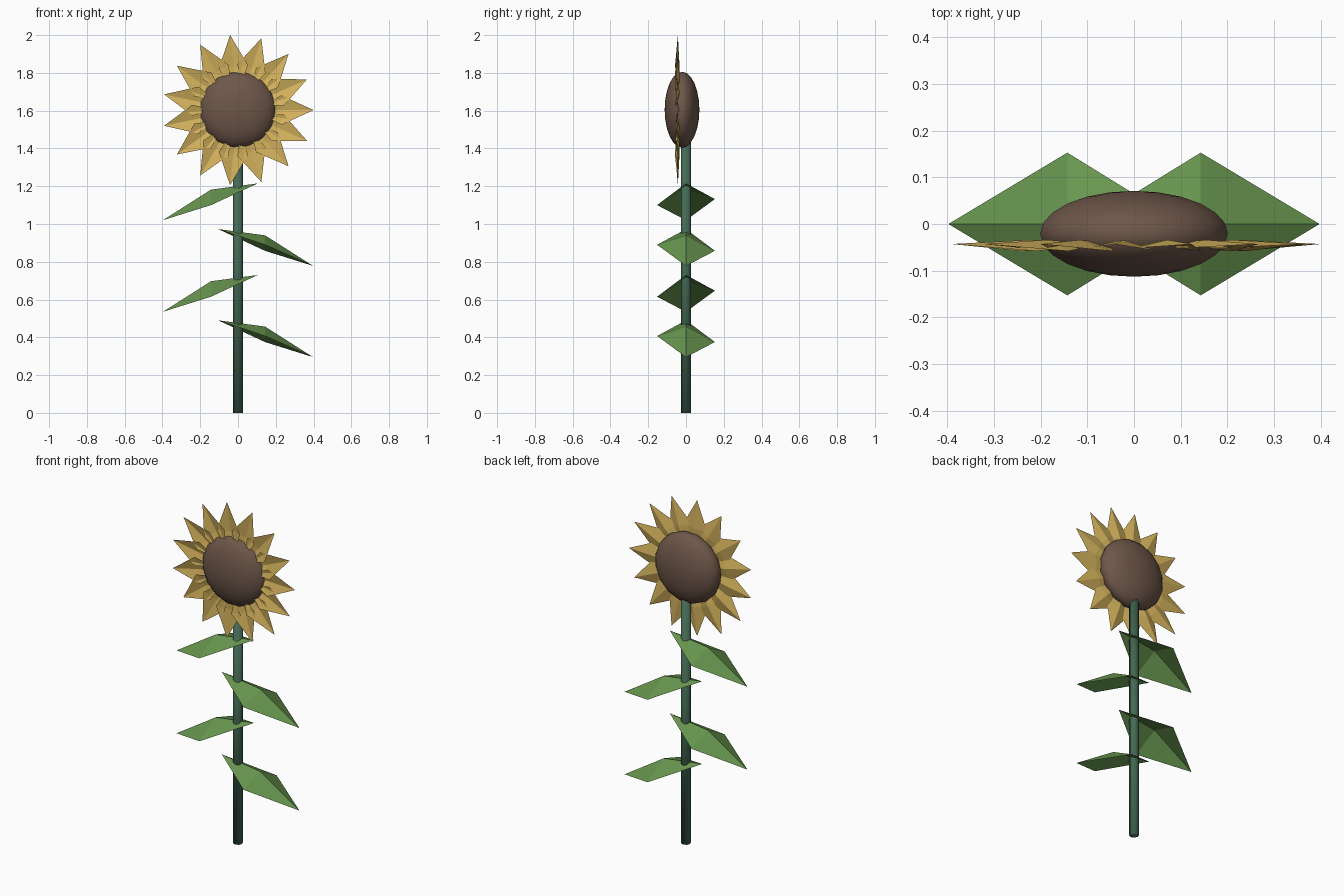
import bpy, math
from mathutils import Matrix, Vector

if "Cube" in bpy.data.objects:
    bpy.data.objects.remove(bpy.data.objects["Cube"])


def material(name, rgb):
    m = bpy.data.materials.new(name)
    m.diffuse_color = (*rgb, 1)
    m.use_nodes = True
    m.node_tree.nodes["Principled BSDF"].inputs["Base Color"].default_value = m.diffuse_color
    return m


PETAL = material("golden yellow", (0.66, 0.45, 0.11))
SEED = material("seed brown", (0.155, 0.095, 0.068))
LEAF = material("leaf green", (0.14, 0.31, 0.08))
STEM = material("stem green", (0.06, 0.145, 0.09))


def mesh_object(name, verts, faces, mat):
    me = bpy.data.meshes.new(name)
    me.from_pydata(verts, [], faces)
    me.materials.append(mat)
    ob = bpy.data.objects.new(name, me)
    bpy.context.collection.objects.link(ob)
    return ob


def finish(name, mat):
    ob = bpy.context.object
    ob.name = name
    ob.data.materials.append(mat)
    bpy.ops.object.shade_smooth()
    return ob


# Stem
bpy.ops.mesh.primitive_cylinder_add(vertices=8, radius=0.026, depth=1.45,
                                    location=(0, 0, 0.725))
finish("stem", STEM)

# Seed head: flattened sphere with its poles facing front and back
bpy.ops.mesh.primitive_uv_sphere_add(segments=16, ring_count=12, radius=1)
head = finish("seed_head", SEED)
head.data.transform(Matrix.Translation((0, -0.021, 1.605))
                    @ Matrix.Diagonal((0.205, 0.092, 0.205, 1))
                    @ Matrix.Rotation(math.radians(90), 4, 'X')
                    @ Matrix.Rotation(math.radians(11.25), 4, 'Z'))

# Petals: shallow folded diamonds, ridge to the back, raised sides to the front
verts, faces = [], []
petal = [(0.08, -0.043, 0), (0.23, -0.058, -0.078), (0.4, -0.043, 0),
         (0.23, -0.052, 0.078), (0.23, -0.034, 0)]
for i in range(15):
    turn = Matrix.Rotation(math.radians(24 * i), 4, 'Y')
    b = len(verts)
    verts += [turn @ Vector(p) + Vector((0, 0, 1.603)) for p in petal]
    faces += [(b + k, b + (k + 1) % 4, b + 4) for k in range(4)]
mesh_object("petals", verts, faces, PETAL)

# Leaves: drooping open pyramids, alternating left and right up the stem
leaf = [(0.105, 0, 0), (-0.143, 0.153, -0.083), (-0.398, 0, -0.195),
        (-0.143, -0.153, -0.115), (-0.143, 0, -0.033)]
for i, z in enumerate((0.49, 0.73, 0.973, 1.215)):
    s = 1 if i % 2 else -1          # half turn around the stem
    mesh_object(f"leaf_{i + 1}", [(s * x, s * y, z + h) for x, y, h in leaf],
                [(k, (k + 1) % 4, 4) for k in range(4)], LEAF)
